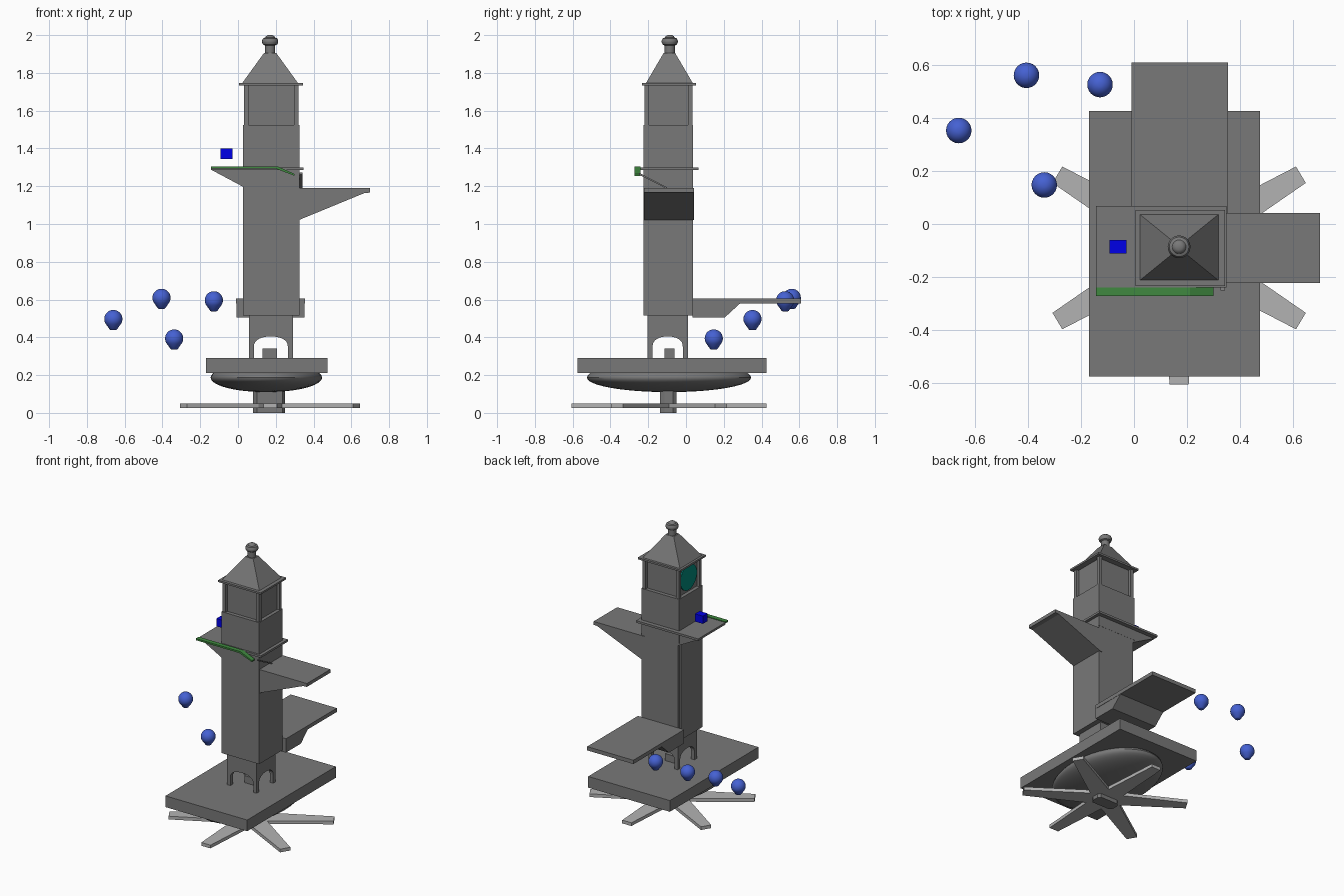
import bpy, bmesh, math
from mathutils import Vector

if "Cube" in bpy.data.objects:
    bpy.data.objects.remove(bpy.data.objects["Cube"])


def material(name, rgb):
    m = bpy.data.materials.new(name)
    m.diffuse_color = (*rgb, 1)
    m.use_nodes = True
    m.node_tree.nodes["Principled BSDF"].inputs["Base Color"].default_value = m.diffuse_color
    return m


STONE = material("stone", (0.19, 0.19, 0.19))
PALE = material("pale", (0.45, 0.45, 0.45))
BLUE = material("blue", (0.06, 0.12, 0.65))
DEEP = material("deep_blue", (0.0, 0.0, 0.8))
GREEN = material("green", (0.05, 0.25, 0.05))
TEAL = material("teal", (0.0, 0.25, 0.2))


def finish(bm, name, mat=STONE):
    bmesh.ops.recalc_face_normals(bm, faces=bm.faces[:])
    me = bpy.data.meshes.new(name)
    bm.to_mesh(me)
    bm.free()
    ob = bpy.data.objects.new(name, me)
    bpy.context.collection.objects.link(ob)
    me.materials.append(mat)
    return ob


def prism(name, pts, a, b, axis="z", mat=STONE):
    """Extrude a 2D outline between a and b along an axis."""
    put = {"x": lambda u, v, w: (w, u, v),
           "y": lambda u, v, w: (u, w, v),
           "z": lambda u, v, w: (u, v, w)}[axis]
    bm = bmesh.new()
    lo = [bm.verts.new(put(u, v, a)) for u, v in pts]
    hi = [bm.verts.new(put(u, v, b)) for u, v in pts]
    bm.faces.new(lo)
    bm.faces.new(hi)
    n = len(pts)
    for i in range(n):
        j = (i + 1) % n
        bm.faces.new((lo[i], lo[j], hi[j], hi[i]))
    return finish(bm, name, mat)


def box(name, x0, x1, y0, y1, z0, z1, mat=STONE):
    return prism(name, [(x0, y0), (x1, y0), (x1, y1), (x0, y1)], z0, z1, "z", mat)


def lathe(name, profile, loc, mat=STONE, seg=24):
    """Turn (radius, height) pairs around z; ends are capped."""
    bm = bmesh.new()
    rings = [[bm.verts.new((loc[0] + r * math.cos(math.tau * k / seg),
                            loc[1] + r * math.sin(math.tau * k / seg), loc[2] + h))
              for k in range(seg)] for r, h in profile]
    for lo, hi in zip(rings, rings[1:]):
        for k in range(seg):
            j = (k + 1) % seg
            bm.faces.new((lo[k], lo[j], hi[j], hi[k]))
    bm.faces.new(rings[0])
    bm.faces.new(rings[-1])
    ob = finish(bm, name, mat)
    smooth(ob)
    return ob


def smooth(ob):
    bpy.ops.object.select_all(action="DESELECT")
    ob.select_set(True)
    bpy.context.view_layer.objects.active = ob
    bpy.ops.object.shade_smooth_by_angle(angle=math.radians(35))


CX, CY = 0.17, -0.09

# foot post and six tapered star arms
prism("foot_post", [(0.10, -0.137), (0.235, -0.137), (0.25, -0.115), (0.25, -0.07),
                    (0.235, -0.05), (0.10, -0.05), (0.08, -0.07), (0.08, -0.115)], 0, 0.13)
for i, (ang, ln) in enumerate([(31, 0.535), (90, 0.515), (149, 0.535),
                               (211, 0.535), (270, 0.515), (329, 0.535)]):
    c, s = math.cos(math.radians(ang)), math.sin(math.radians(ang))
    arm = [(0, -0.07), (ln, -0.036), (ln, 0.036), (0, 0.07)]
    prism(f"star_arm_{i}", [(CX + u * c - v * s, CY + u * s + v * c) for u, v in arm],
          0.027, 0.05, "z", PALE)

# rounded underside and base slab
bm = bmesh.new()
bmesh.ops.create_uvsphere(bm, u_segments=48, v_segments=24, radius=1)
for v in bm.verts:
    v.co = Vector((0.15 + 0.295 * v.co.x, CY + 0.435 * v.co.y, 0.187 + 0.077 * v.co.z))
smooth(finish(bm, "underside_bowl"))
box("base_slab", -0.17, 0.475, -0.575, 0.425, 0.21, 0.29)

# arched stage, opened in both directions
stage = box("arched_stage", 0.058, 0.29, -0.205, 0.01, 0.28, 0.52)


def arch(c, w):
    top = [(c + w * math.cos(math.pi * k / 16), 0.35 + 0.055 * math.sin(math.pi * k / 16) ** 0.8)
           for k in range(17)]
    return [(c + w, 0.2)] + top + [(c - w, 0.2)]


for cutter in (prism("arch_cutter_front", arch(0.174, 0.09), -0.5, 0.5, "y"),
               prism("arch_cutter_side", arch(-0.097, 0.08), -0.5, 0.8, "x")):
    cutter.hide_render = True
    cutter.hide_viewport = True
    mod = stage.modifiers.new("opening", "BOOLEAN")
    mod.operation = "DIFFERENCE"
    mod.solver = "EXACT"
    mod.object = cutter
box("pedestal", 0.13, 0.207, -0.115, -0.06, 0.28, 0.34)

# tower shaft with thin panel on its left
box("shaft", 0.038, 0.325, -0.225, 0.037, 0.515, 1.525)
box("shaft_side_panel", 0.027, 0.04, -0.225, 0.02, 0.515, 1.21)
box("shaft_upper", 0.027, 0.326, -0.226, 0.038, 1.21, 1.525)

# belfry: recessed core, corner posts, rails and clock disc
box("belfry_core", 0.052, 0.302, -0.2, 0.012, 1.52, 1.74)
for i, x in enumerate((0.032, 0.297)):
    for j, y in enumerate((-0.22, 0.01)):
        box(f"belfry_post_{i}{j}", x, x + 0.024, y, y + 0.024, 1.52, 1.74)
disc = [(CY - 0.004 + 0.092 * math.cos(math.tau * k / 32),
         1.63 + 0.092 * math.sin(math.tau * k / 32)) for k in range(32)]
prism("clock_disc", disc, 0.044, 0.056, "x", TEAL)

# eave, pyramid roof and finial
box("eave", 0.006, 0.343, -0.233, 0.053, 1.733, 1.746)
bm = bmesh.new()
bmesh.ops.create_cube(bm, size=2)
for v in bm.verts:
    hx, hy, z = (0.032, 0.03, 1.906) if v.co.z > 0 else (0.149, 0.125, 1.744)
    v.co = Vector((CX + hx * v.co.x, -0.088 + hy * v.co.y, z))
finish(bm, "roof")
lathe("finial", [(0.027, 0), (0.027, 0.045), (0.037, 0.05), (0.043, 0.062), (0.043, 0.07),
                 (0.037, 0.083), (0.026, 0.087), (0.022, 0.094), (0.012, 0.1)],
      (CX, -0.086, 1.9), seg=20)

# left balcony with wedge, floating cube and green trailing strip
box("left_balcony", -0.143, 0.348, -0.24, 0.067, 1.285, 1.3)
prism("left_balcony_bracket", [(-0.14, 1.286), (0.04, 1.286), (0.04, 1.19)],
      -0.225, 0.037, "y")
box("floating_cube", -0.092, -0.028, -0.112, -0.06, 1.345, 1.4, DEEP)
prism("green_strip", [(-0.143, 1.293), (0.2, 1.293), (0.3, 1.255),
                      (0.3, 1.265), (0.21, 1.305), (-0.143, 1.305)], -0.272, -0.24, "y", GREEN)
prism("trailing_strip", [(-0.25, 1.262), (-0.105, 1.188), (-0.1, 1.194), (-0.25, 1.272)],
      0.325, 0.342, "x")

# right balcony with wedge
prism("right_balcony", [(0.3, 1.19), (0.7, 1.19), (0.7, 1.166), (0.67, 1.164),
                        (0.32, 1.02), (0.3, 1.02)], -0.223, 0.042, "y")

# rear platform with chamfered support
box("rear_platform", -0.01, 0.355, 0.035, 0.608, 0.578, 0.605)
prism("rear_platform_support", [(0.035, 0.505), (0.205, 0.505), (0.287, 0.58), (0.035, 0.58)],
      -0.008, 0.353, "x")

# blue balloons: ball tapering to a short neck
ball = [(0.015, -0.058), (0.019, -0.056), (0.037, -0.03)]
ball += [(0.048 * math.cos(math.radians(a)), 0.048 * math.sin(math.radians(a)))
         for a in range(-30, 86, 10)]
for i, p in enumerate([(-0.66, 0.352, 0.497), (-0.405, 0.56, 0.609),
                       (-0.128, 0.525, 0.596), (-0.338, 0.147, 0.394)]):
    lathe(f"balloon_{i}", ball, p, BLUE)
